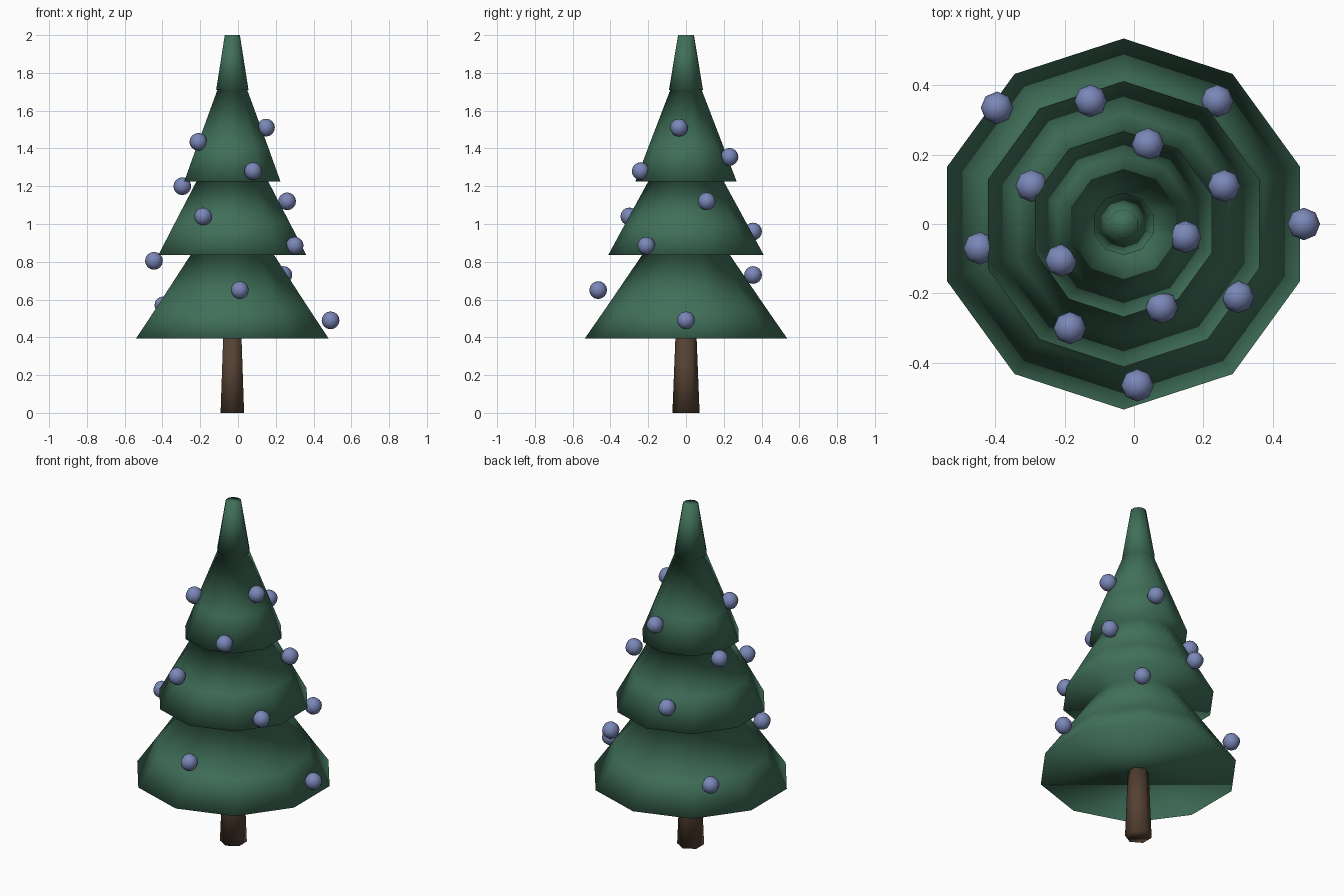
import bpy, bmesh, math

if "Cube" in bpy.data.objects:
    bpy.data.objects.remove(bpy.data.objects["Cube"])

CX = -0.03  # the trunk axis sits slightly left of centre


def material(name, rgb):
    m = bpy.data.materials.new(name)
    m.diffuse_color = (*rgb, 1.0)
    m.use_nodes = True
    m.node_tree.nodes["Principled BSDF"].inputs["Base Color"].default_value = m.diffuse_color
    return m


def finish(name, bm, mat):
    """Turn a bmesh into a smooth-shaded object."""
    bmesh.ops.recalc_face_normals(bm, faces=bm.faces[:])
    for f in bm.faces:
        f.smooth = True
    me = bpy.data.meshes.new(name)
    bm.to_mesh(me)
    bm.free()
    me.materials.append(mat)
    ob = bpy.data.objects.new(name, me)
    bpy.context.collection.objects.link(ob)
    return ob


def lathe(name, profile, sides, mat):
    """Stack of (radius, height) rings around the trunk axis, capped at both ends."""
    bm = bmesh.new()
    rings = []
    for r, z in profile:
        ring = []
        for i in range(sides):
            a = math.pi / 2 + math.tau * i / sides
            ring.append(bm.verts.new((CX + r * math.cos(a), r * math.sin(a), z)))
        rings.append(ring)
    for lo, hi in zip(rings, rings[1:]):
        for i in range(sides):
            j = (i + 1) % sides
            bm.faces.new((lo[i], lo[j], hi[j], hi[i]))
    bm.faces.new(rings[0][::-1])
    bm.faces.new(rings[-1])
    return finish(name, bm, mat)


green = material("pine green", (0.051, 0.160, 0.100))
brown = material("bark brown", (0.090, 0.053, 0.032))
blue = material("bauble blue", (0.196, 0.243, 0.477))

# Trunk: tapered six-sided post
lathe("trunk", [(0.072, 0.0), (0.056, 0.40)], 6, brown)

# Foliage: three flared tiers and a blunt tip, with flat undersides
foliage = [
    (0.535, 0.395), (0.424, 0.555), (0.233, 0.835),  # bottom tier
    (0.412, 0.835), (0.320, 1.005), (0.200, 1.225),  # middle tier
    (0.268, 1.225), (0.200, 1.405), (0.083, 1.71),   # upper tier
    (0.090, 1.71), (0.042, 2.0),                     # tip
]
lathe("foliage", foliage, 10, green)

# Baubles scattered around the tiers
spots = [
    (-0.395, 0.335, 0.57), (0.24, 0.355, 0.73), (0.49, 0.0, 0.49), (0.01, -0.465, 0.65),
    (-0.125, 0.355, 0.96), (-0.445, -0.07, 0.805), (0.30, -0.21, 0.885), (-0.185, -0.30, 1.04),
    (0.26, 0.11, 1.12), (-0.295, 0.11, 1.20),
    (0.08, -0.24, 1.28), (0.04, 0.23, 1.355), (-0.21, -0.105, 1.435), (0.148, -0.037, 1.51),
]
for n, spot in enumerate(spots, 1):
    bm = bmesh.new()
    bmesh.ops.create_uvsphere(bm, u_segments=8, v_segments=8, radius=0.047)
    finish(f"bauble_{n}", bm, blue).location = spot
